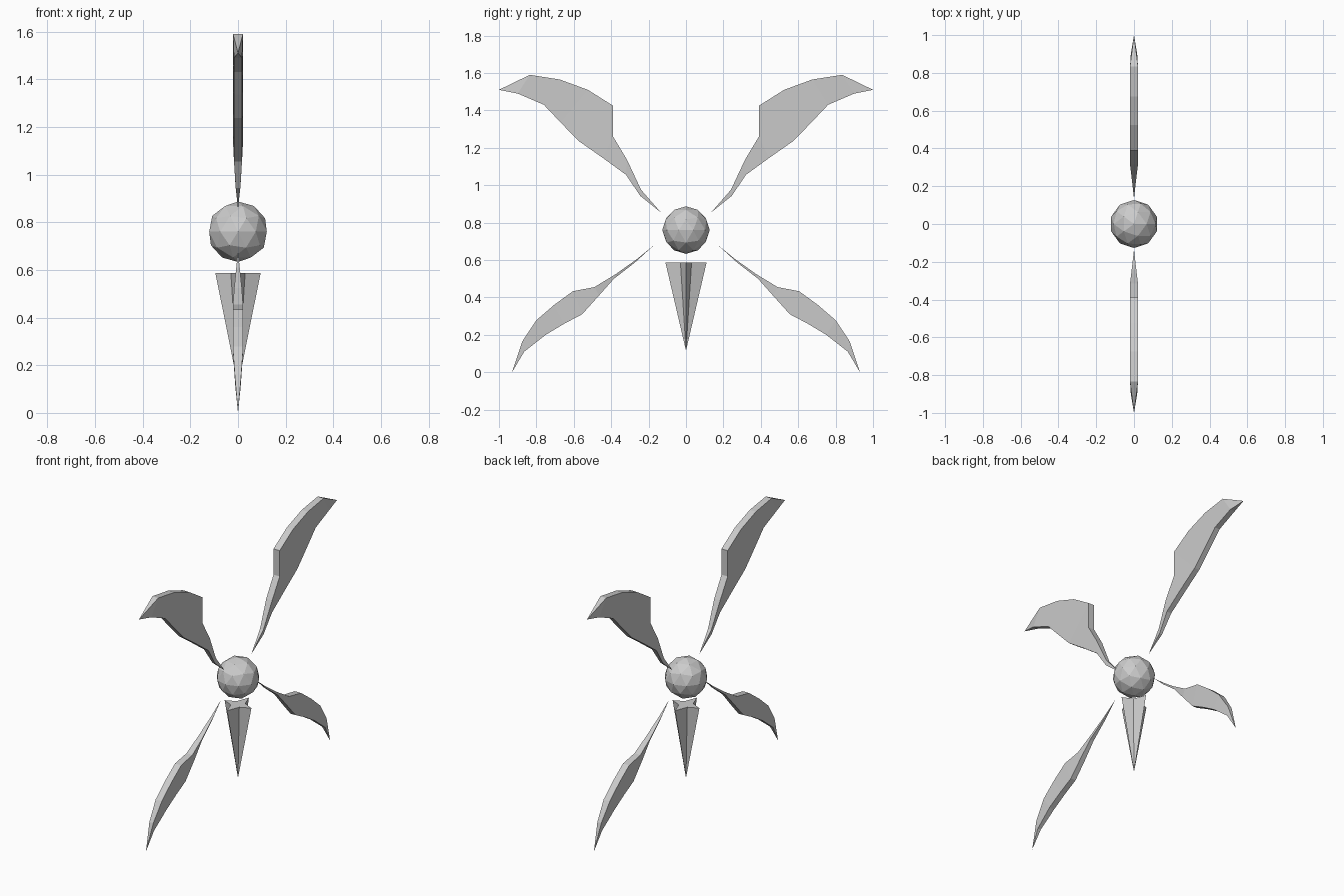
import bpy, bmesh

if "Cube" in bpy.data.objects:
    bpy.data.objects.remove(bpy.data.objects["Cube"])


def make_object(name, bm):
    bmesh.ops.recalc_face_normals(bm, faces=bm.faces)
    me = bpy.data.meshes.new(name)
    bm.to_mesh(me)
    bm.free()
    ob = bpy.data.objects.new(name, me)
    bpy.context.collection.objects.link(ob)
    return ob


def make_wing(name, root, tip, upper, lower, thick, side):
    """Thin blade: pointed root and tip, four-cornered stations between."""
    bm = bmesh.new()

    def vert(x, p):
        return bm.verts.new((x, side * p[0], p[1]))

    first, last = vert(0, root), vert(0, tip)
    rings = []
    for u, l, t in zip(upper, lower, thick):
        rings.append([vert(-t, u), vert(t, u), vert(t * 0.8, l), vert(-t * 0.8, l)])
    for i in range(4):
        j = (i + 1) % 4
        bm.faces.new((first, rings[0][i], rings[0][j]))
        bm.faces.new((last, rings[-1][j], rings[-1][i]))
        for a, b in zip(rings, rings[1:]):
            bm.faces.new((a[i], b[i], b[j], a[j]))
    return make_object(name, bm)


# Upper and lower wing outlines in (y, z)
upper_wing = dict(
    root=(0.135, 0.855), tip=(1.0, 1.51),
    upper=[(0.24, 0.975), (0.315, 1.135), (0.39, 1.26), (0.39, 1.425),
           (0.525, 1.51), (0.675, 1.565), (0.835, 1.59)],
    lower=[(0.245, 0.943), (0.32, 1.055), (0.445, 1.146), (0.575, 1.237),
           (0.67, 1.335), (0.76, 1.43), (0.9, 1.49)],
    thick=[0.012, 0.021, 0.022, 0.022, 0.022, 0.022, 0.021])
lower_wing = dict(
    root=(0.17, 0.68), tip=(0.93, 0.0),
    upper=[(0.265, 0.603), (0.375, 0.525), (0.49, 0.455), (0.605, 0.433),
           (0.705, 0.36), (0.80, 0.278), (0.875, 0.165)],
    lower=[(0.275, 0.585), (0.385, 0.50), (0.465, 0.41), (0.555, 0.31),
           (0.65, 0.26), (0.75, 0.20), (0.865, 0.11)],
    thick=[0.008, 0.016, 0.021, 0.022, 0.022, 0.022, 0.014])

for label, side in (("front", -1), ("back", 1)):
    make_wing(f"{label}_upper_wing", side=side, **upper_wing)
    make_wing(f"{label}_lower_wing", side=side, **lower_wing)

# Faceted core ball
bpy.ops.mesh.primitive_ico_sphere_add(subdivisions=2, radius=0.127, location=(0, 0, 0.76))
bpy.context.object.name = "core_ball"

# Hanging spike with a four-pointed star top
bm = bmesh.new()
c = 0.03
star = [(0.095, 0), (c, c), (0, 0.11), (-c, c),
        (-0.095, 0), (-c, -c), (0, -0.11), (c, -c)]
ring = [bm.verts.new((x, y, 0.587)) for x, y in star]
tip = bm.verts.new((0, 0, 0.115))
bm.faces.new(ring)
for i in range(8):
    bm.faces.new((ring[i], tip, ring[(i + 1) % 8]))
make_object("star_spike", bm)
